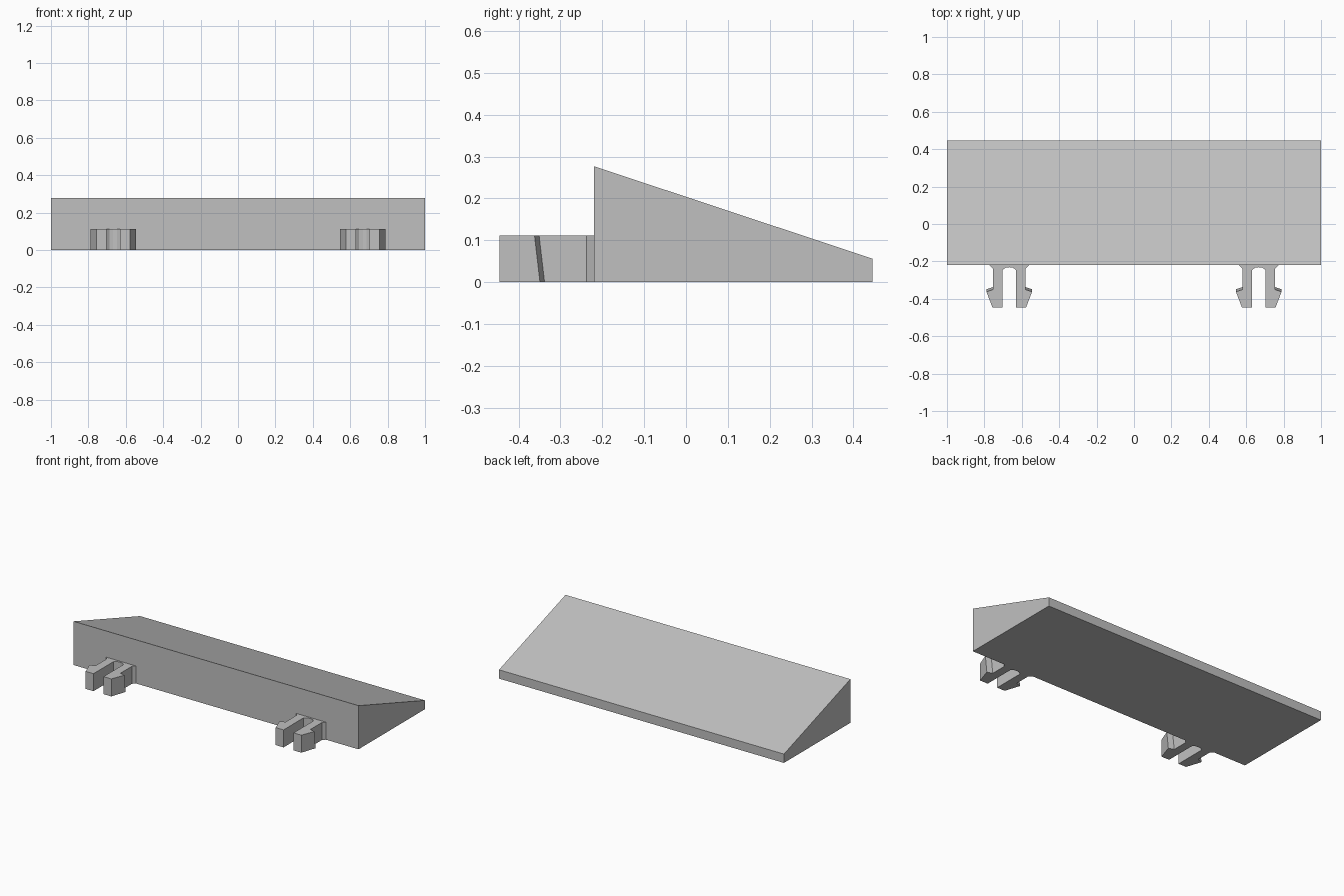
import bpy, bmesh

cube = bpy.data.objects.get("Cube")
if cube:
    bpy.data.objects.remove(cube, do_unlink=True)

# Single grey plastic
grey = bpy.data.materials.new("grey_plastic")
grey.use_nodes = True
colour = (0.53, 0.53, 0.53, 1)
grey.diffuse_color = colour
bsdf = next(n for n in grey.node_tree.nodes if n.type == "BSDF_PRINCIPLED")
bsdf.inputs["Base Color"].default_value = colour


def loft(name, start, end):
    """Solid between two matching outlines of 3D points."""
    bm = bmesh.new()
    a = [bm.verts.new(p) for p in start]
    b = [bm.verts.new(p) for p in end]
    bm.faces.new(a)
    bm.faces.new(b)
    for i in range(len(a)):
        j = (i + 1) % len(a)
        bm.faces.new((a[i], a[j], b[j], b[i]))
    bmesh.ops.recalc_face_normals(bm, faces=bm.faces)
    mesh = bpy.data.meshes.new(name)
    bm.to_mesh(mesh)
    bm.free()
    mesh.materials.append(grey)
    obj = bpy.data.objects.new(name, mesh)
    bpy.context.collection.objects.link(obj)
    return obj


FRONT, BACK = -0.22, 0.446

# Wedge-shaped ramp
side = [(FRONT, 0), (BACK, 0), (BACK, 0.056), (FRONT, 0.277)]
loft("ramp_body", [(-1, y, z) for y, z in side], [(1, y, z) for y, z in side])


def clip_outline(z, shoulder):
    """Two-pronged snap clip outline; the hook shoulder moves with height."""
    half = [(0.105, FRONT), (0.088, -0.238), (0.088, shoulder),
            (0.122, shoulder - 0.011), (0.09, -0.446), (0.035, -0.446),
            (0.035, -0.245), (0.02, -0.234)]
    outline = half + [(0, -0.231)] + [(-x, y) for x, y in reversed(half)]
    return [(x, y, z) for x, y in outline]


# Pair of snap clips with slanted hook shoulders
for name, x in (("left_clip", 0.667), ("right_clip", -0.667)):
    clip = loft(name, clip_outline(0, -0.338), clip_outline(0.111, -0.351))
    clip.location.x = x
